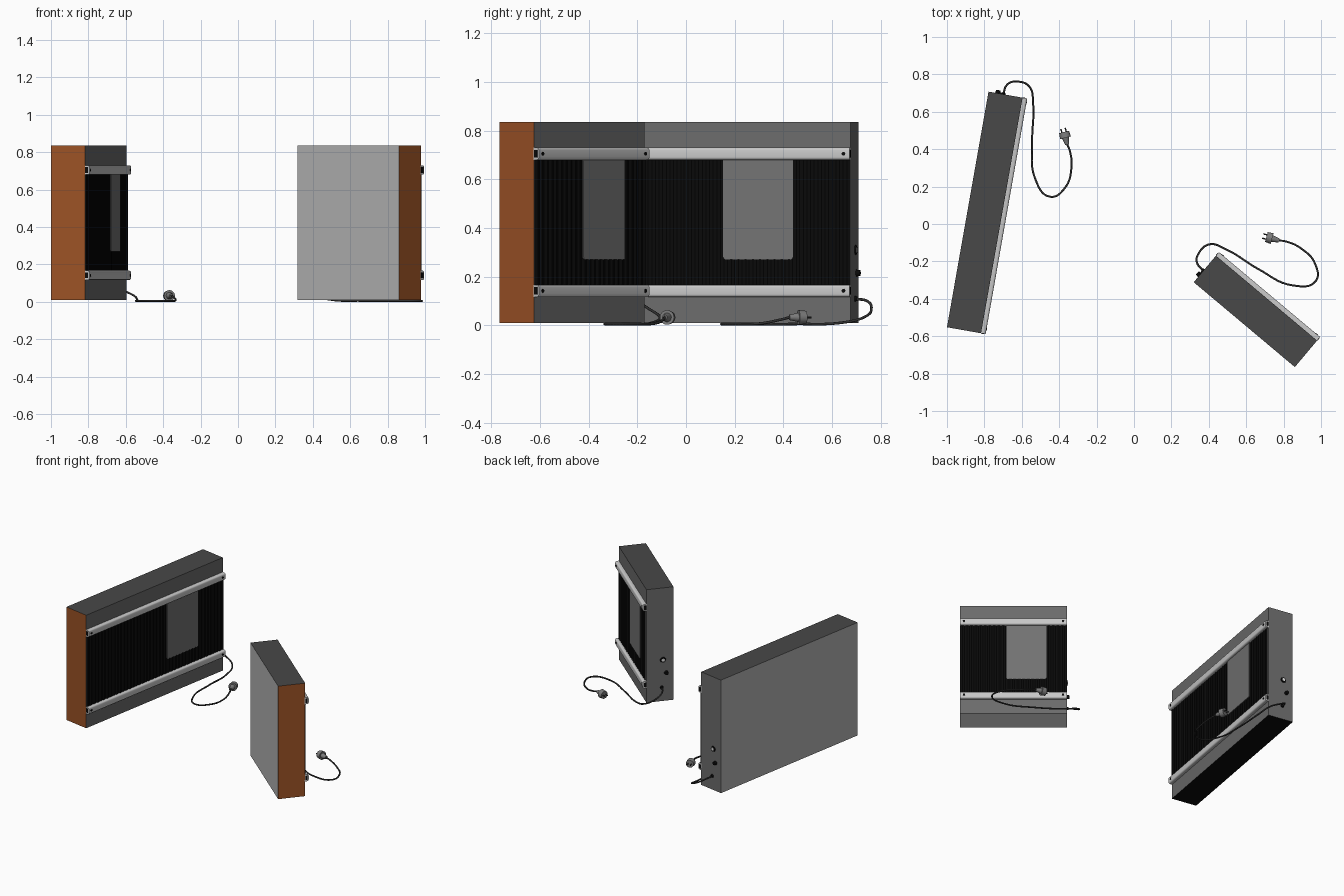
import bpy
import bmesh
import math
from mathutils import Matrix, Vector

cube = bpy.data.objects.get("Cube")
if cube:
    bpy.data.objects.remove(cube, do_unlink=True)


def material(name, r, g, b):
    mat = bpy.data.materials.new(name)
    mat.use_nodes = True
    mat.diffuse_color = (r, g, b, 1)
    mat.node_tree.nodes["Principled BSDF"].inputs["Base Color"].default_value = (r, g, b, 1)
    return mat


BACK = material("light grey", .47, .47, .47)
FASCIA = material("mid grey", .15, .15, .15)
TOP = material("dark grey", .065, .065, .065)
COPPER = material("copper brown", .33, .085, .019)
BLACK = material("black", .003, .003, .003)
ALU = material("aluminium", .58, .58, .58)
LABEL = material("label grey", .17, .17, .17)
PLUG = material("plug grey", .2, .2, .2)
CABLE = material("cable grey", .03, .03, .03)
PALE = material("pale grey", .85, .85, .85)

DEPTH, FLOOR, CEIL = .185, .01, .835


def add(name, bm, place, mats, smooth=False):
    bmesh.ops.recalc_face_normals(bm, faces=bm.faces)
    mesh = bpy.data.meshes.new(name)
    bm.to_mesh(mesh)
    bm.free()
    for mat in mats:
        mesh.materials.append(mat)
    ob = bpy.data.objects.new(name, mesh)
    bpy.context.collection.objects.link(ob)
    ob.matrix_world = place
    if smooth:
        bpy.ops.object.select_all(action='DESELECT')
        ob.select_set(True)
        bpy.context.view_layer.objects.active = ob
        bpy.ops.object.shade_smooth_by_angle(angle=math.radians(35))
    return ob


def box_mesh(low, high):
    bm = bmesh.new()
    low, high = Vector(low), Vector(high)
    size = Matrix.Diagonal((*(high - low), 1))
    bmesh.ops.create_cube(bm, size=1, matrix=Matrix.Translation((low + high) / 2) @ size)
    return bm


def box(name, low, high, place, mat):
    return add(name, box_mesh(low, high), place, [mat])


def rod(name, start, axis, r1, r2, length, place, mat, sides=20):
    axis = Vector(axis).normalized()
    turn = axis.to_track_quat('Z', 'Y').to_matrix().to_4x4()
    bm = bmesh.new()
    bmesh.ops.create_cone(bm, cap_ends=True, segments=sides, radius1=r1, radius2=r2,
                          depth=length,
                          matrix=Matrix.Translation(Vector(start) + axis * length / 2) @ turn)
    return add(name, bm, place, [mat], smooth=True)


def casing(name, length, place, base):
    # Each side of the casing takes its colour from the way it faces
    bm = box_mesh((0, 0, FLOOR), (DEPTH, length, CEIL))
    bm.normal_update()
    for f in bm.faces:
        n = f.normal
        if n.x < -.5:
            f.material_index = 0
        elif n.z > .5:
            f.material_index = 2
        elif n.y < -.5:
            f.material_index = 3
        elif n.z < -.5:
            f.material_index = 4
        else:
            f.material_index = 1
    add(name, bm, place, [BACK, FASCIA, TOP, COPPER, base])


def ribbed_panel(name, length, place):
    # Vertical zigzag ribs between the rails
    bm = bmesh.new()
    count = round(length / .015)
    rows = []
    for i in range(count + 1):
        x = DEPTH + (.007 if i % 2 else .002)
        rows.append([bm.verts.new((x, length * i / count, z)) for z in (.14, .705)])
    for a, b in zip(rows, rows[1:]):
        bm.faces.new((a[0], b[0], b[1], a[1]))
    add(name, bm, place, [BLACK])


def label_plate(name, start, end, place):
    bm = box_mesh((DEPTH, start, .27), (DEPTH + .0095, end, .70))
    corners = [e for e in bm.edges
               if abs(e.verts[0].co.x - e.verts[1].co.x) > .005 and e.verts[0].co.z < .3]
    bmesh.ops.bevel(bm, geom=corners, offset=.01, segments=4, profile=.5, affect='EDGES')
    add(name, bm, place, [LABEL])


def rail(name, z, length, place):
    bm = box_mesh((DEPTH - .003, 0, z - .025), (DEPTH + .025, length, z + .025))
    outer = [e for e in bm.edges if all(v.co.x > DEPTH for v in e.verts)
             and abs(e.verts[0].co.y - e.verts[1].co.y) > .1]
    bmesh.ops.bevel(bm, geom=outer, offset=.011, segments=4, profile=.5, affect='EDGES')
    add(name, bm, place, [ALU], smooth=True)
    for i, y in enumerate((.025, length - .025)):
        rod(f"{name}_screw_{i}", (DEPTH + .024, y, z), (1, 0, 0), .008, .008, .003, place, BLACK, 8)
    for i, y in enumerate((-.002, length - .002)):
        box(f"{name}_hollow_{i}", (DEPTH + .001, y, z - .015), (DEPTH + .017, y + .004, z + .015),
            place, BLACK)


# Cable path from the wall of the casing, relative to its outlet: x, y, height
PATH = [(0, -.01, .11), (.011, .053, .10), (.057, .079, .07), (.131, .064, .035),
        (.166, -.021, .012), (.196, -.219, .006), (.246, -.414, .006), (.342, -.496, .006),
        (.412, -.435, .006), (.427, -.321, .008), (.402, -.234, .025), (.384, -.206, .033)]


def cable(name, length, place):
    curve = bpy.data.curves.new(name, 'CURVE')
    curve.dimensions = '3D'
    curve.bevel_depth = .0055
    curve.bevel_resolution = 2
    curve.resolution_u = 8
    spline = curve.splines.new('BEZIER')
    spline.bezier_points.add(len(PATH) - 1)
    for point, (x, y, z) in zip(spline.bezier_points, PATH):
        point.co = (x + .08, y + length, z)
        point.handle_left_type = point.handle_right_type = 'AUTO'
    curve.materials.append(CABLE)
    ob = bpy.data.objects.new(name, curve)
    bpy.context.collection.objects.link(ob)
    ob.matrix_world = place


def plug(name, length, place):
    start = Vector(PATH[-1]) + Vector((.08, length, 0))
    axis = Vector((-.415, .91, 0)).normalized()
    side = Vector((axis.y, -axis.x, 0))
    rod(name + "_grip", start, axis, .011, .019, .04, place, PLUG)
    rod(name + "_head", start + axis * .038, axis, .03, .027, .032, place, PLUG)
    for i in (-1, 1):
        rod(f"{name}_pin_{i + 1}", start + axis * .068 + side * .012 * i, axis,
            .004, .004, .022, place, CABLE, 10)


def heater(prefix, length, label, x, y, angle, base):
    place = Matrix.Translation((x, y, 0)) @ Matrix.Rotation(math.radians(angle), 4, 'Z')
    casing(prefix + "_casing", length, place, base)
    ribbed_panel(prefix + "_ribbed_panel", length, place)
    label_plate(prefix + "_label", *label, place)
    rail(prefix + "_upper_rail", .705, length, place)
    rail(prefix + "_lower_rail", .142, length, place)
    # Controls on the end wall
    out = (0, 1, 0)
    rod(prefix + "_dial_ring", (.072, length, .31), out, .02, .018, .006, place, BLACK)
    rod(prefix + "_dial_face", (.072, length + .005, .31), out, .011, .011, .002, place, PALE)
    rod(prefix + "_knob", (.05, length, .215), out, .014, .012, .017, place, BLACK)
    rod(prefix + "_cable_outlet", (.08, length, .11), out, .012, .009, .01, place, BLACK)
    cable(prefix + "_cable", length, place)
    plug(prefix + "_plug", length, place)


heater("long", 1.279, (.75, 1.04), -1.0, -.552, -10, BLACK)
heater("short", .706, (.305, .57), .86, -.765, 50, PALE)
